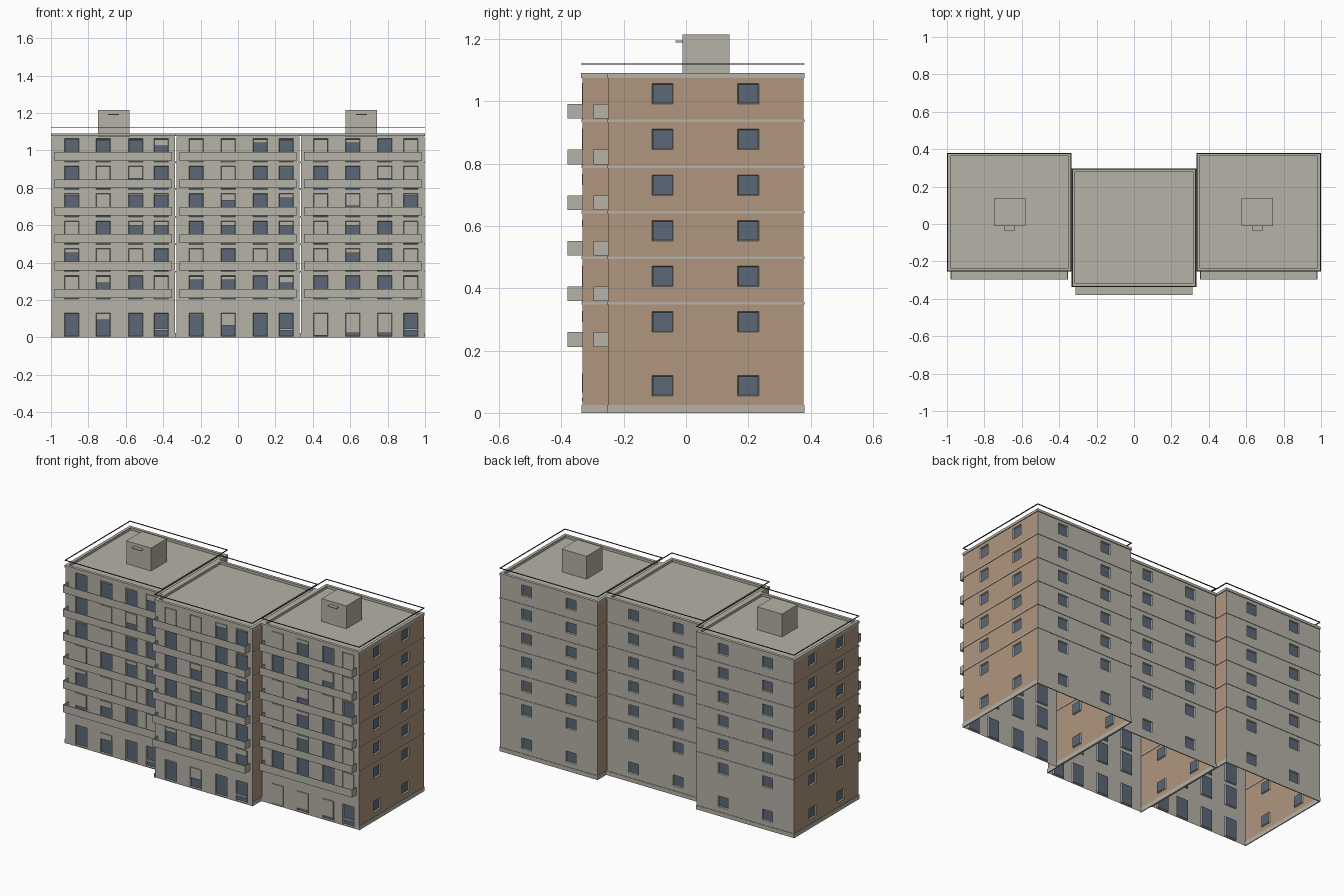
import bpy, bmesh
from mathutils import Vector

if "Cube" in bpy.data.objects:
    bpy.data.objects.remove(bpy.data.objects["Cube"])


def material(name, rgb):
    m = bpy.data.materials.new(name)
    m.diffuse_color = (*rgb, 1)
    m.use_nodes = True
    m.node_tree.nodes["Principled BSDF"].inputs["Base Color"].default_value = m.diffuse_color
    return m


CONCRETE = material("concrete", (0.46, 0.445, 0.385))
BRICK = material("tan_brick", (0.434, 0.305, 0.212))
GLASS = material("blue_glass", (0.105, 0.14, 0.185))
RAIL = material("dark_rail", (0.05, 0.05, 0.05))

HX, HY = 0.330, 0.3135          # half size of one block
TOP = 1.075                     # roof level
STEP = 0.1465                   # storey height
# Share of each front window left uncovered by its blind: storey by storey, left to right
OPEN = [
    "9690 8490 0110".replace("90 ", "99 ").replace("0110", "0119"),
    "3690 7796 9990", "7009 0909 0790", "0977 9797 0790",
    "8088 9697 0408", "9049 9098 9940", "9886 0078 0790",
]


def finish(name, bm, mats):
    me = bpy.data.meshes.new(name)
    bm.to_mesh(me)
    bm.free()
    for m in mats:
        me.materials.append(m)
    ob = bpy.data.objects.new(name, me)
    bpy.context.collection.objects.link(ob)
    return ob


def add_box(bm, x0, x1, y0, y1, z0, z1):
    v = bmesh.ops.create_cube(bm, size=1)["verts"]
    for p in v:
        p.co = Vector(((x0 + x1) / 2 + p.co.x * (x1 - x0),
                       (y0 + y1) / 2 + p.co.y * (y1 - y0),
                       (z0 + z1) / 2 + p.co.z * (z1 - z0)))


def boxes(name, mat, items):
    bm = bmesh.new()
    for b in items:
        add_box(bm, *b)
    return finish(name, bm, [mat])


def frame(cx, cy, hx, hy, w, z0, z1, front=True):
    """Four (or three) bars around a rectangle."""
    bars = [(cx - hx, cx - hx + w, cy - hy, cy + hy, z0, z1),
            (cx + hx - w, cx + hx, cy - hy, cy + hy, z0, z1),
            (cx - hx + w, cx + hx - w, cy + hy - w, cy + hy, z0, z1)]
    if front:
        bars.append((cx - hx + w, cx + hx - w, cy - hy, cy - hy + w, z0, z1))
    return bars


def wall(bm, origin, u, length, spans, rows, mat):
    """Wall sheet cut by a grid; cells inside a span and a row become recessed panes."""
    us = [0] + [c for s in spans for c in s] + [length]
    zs = [0] + [c for r in rows for c in r] + [TOP]
    grid = [[bm.verts.new(origin + u * a + Vector((0, 0, z))) for z in zs] for a in us]
    panes = []
    for i in range(len(us) - 1):
        for j in range(len(zs) - 1):
            f = bm.faces.new((grid[i][j], grid[i + 1][j], grid[i + 1][j + 1], grid[i][j + 1]))
            f.material_index = mat
            if i % 2 and j % 2:
                panes.append(f)
    bm.normal_update()
    rim = bmesh.ops.inset_individual(bm, faces=panes, thickness=0.004, depth=-0.008)["faces"]
    for f in rim:
        f.material_index = 0
    for f in panes:
        f.material_index = 2


def around(centres, w):
    return [(c - w / 2, c + w / 2) for c in centres]


COLS = [-0.223, -0.053, 0.119, 0.257]
DOOR_ROWS = [(0.006, 0.13)] + [(0.205 + STEP * k, 0.33 + STEP * k) for k in range(6)]
SMALL_ROWS = around([0.087] + [0.292 + STEP * k for k in range(6)], 0.066)

for n, (label, cx, cy) in enumerate([("left", -0.6665, 0.0635), ("middle", 0, -0.0195),
                                     ("right", 0.6665, 0.0635)]):
    front = cy - HY
    # Wall shell, open underneath
    bm = bmesh.new()
    X, Y = Vector((1, 0, 0)), Vector((0, 1, 0))
    c = Vector((cx, cy, 0))
    wall(bm, c - X * HX - Y * HY, X, 2 * HX, around([HX + a for a in COLS], 0.078), DOOR_ROWS, 0)
    wall(bm, c + X * HX + Y * HY, -X, 2 * HX, around([HX - 0.15, HX + 0.15], 0.068), SMALL_ROWS, 0)
    wall(bm, c + X * HX - Y * HY, Y, 2 * HY, around([0.175, 0.45], 0.068), SMALL_ROWS, 1)
    wall(bm, c - X * HX + Y * HY, -Y, 2 * HY, around([2 * HY - 0.45, 2 * HY - 0.175], 0.068),
         SMALL_ROWS, 1)
    finish(label + "_walls", bm, [CONCRETE, BRICK, GLASS])

    # Roof slab, parapet and rail
    boxes(label + "_roof", CONCRETE, [(cx - HX, cx + HX, cy - HY, cy + HY, TOP - 0.006, TOP)])
    boxes(label + "_parapet", CONCRETE,
          frame(cx, cy, HX + 0.0033, HY + 0.0035, 0.018, TOP + 0.001, 1.091))
    boxes(label + "_roof_rail", RAIL, frame(cx, cy, HX + 0.0033, HY + 0.0035, 0.006, 1.119, 1.122))

    # Storey bands and plinth on the sides and back
    bands = frame(cx, cy, HX + 0.0033, HY + 0.003, 0.006, 0, 0.025, False)
    for k in range(1, 6):
        z = 0.205 + STEP * k
        bands += frame(cx, cy, HX + 0.0033, HY + 0.003, 0.006, z - 0.004, z + 0.004, False)
    boxes(label + "_bands", CONCRETE, bands)

    # Balconies: floor, front panel and two ends
    parts = []
    x0, x1 = cx - 0.3135, cx + 0.3135
    y0, t = front - 0.047, 0.004
    for k in range(6):
        z0 = 0.212 + STEP * k
        z1 = z0 + 0.047
        parts += [(x0, x1, y0, front, z0, z0 + t),
                  (x0, x1, y0, y0 + t, z0 + t, z1),
                  (x0, x0 + t, y0 + t, front, z0 + t, z1),
                  (x1 - t, x1, y0 + t, front, z0 + t, z1)]
    boxes(label + "_balconies", CONCRETE, parts)

    # Blinds lowered over the front windows
    blinds = []
    for (z0, z1), code in zip(DOOR_ROWS, OPEN):
        for a, ch in zip(COLS, code.split()[n]):
            if ch != "9":
                zb = z0 + 0.004 + (z1 - z0) * int(ch) / 9
                blinds.append((cx + a - 0.036, cx + a + 0.036, front - 0.001, front + 0.006, zb, z1 - 0.003))
    # Cross bar of the entrance door
    a = cx + COLS[3]
    blinds.append((a - 0.036, a + 0.036, front - 0.001, front + 0.006, 0.036, 0.048))
    boxes(label + "_blinds", CONCRETE, blinds)

# Stair houses on the outer roofs, each with a small door canopy
for label, x in (("left", -0.665), ("right", 0.66)):
    boxes(label + "_stair_house", CONCRETE, [(x - 0.084, x + 0.084, -0.012, 0.14, TOP, 1.215)])
    boxes(label + "_canopy", CONCRETE, [(x - 0.03, x + 0.03, -0.034, -0.012, 1.19, 1.195)])
